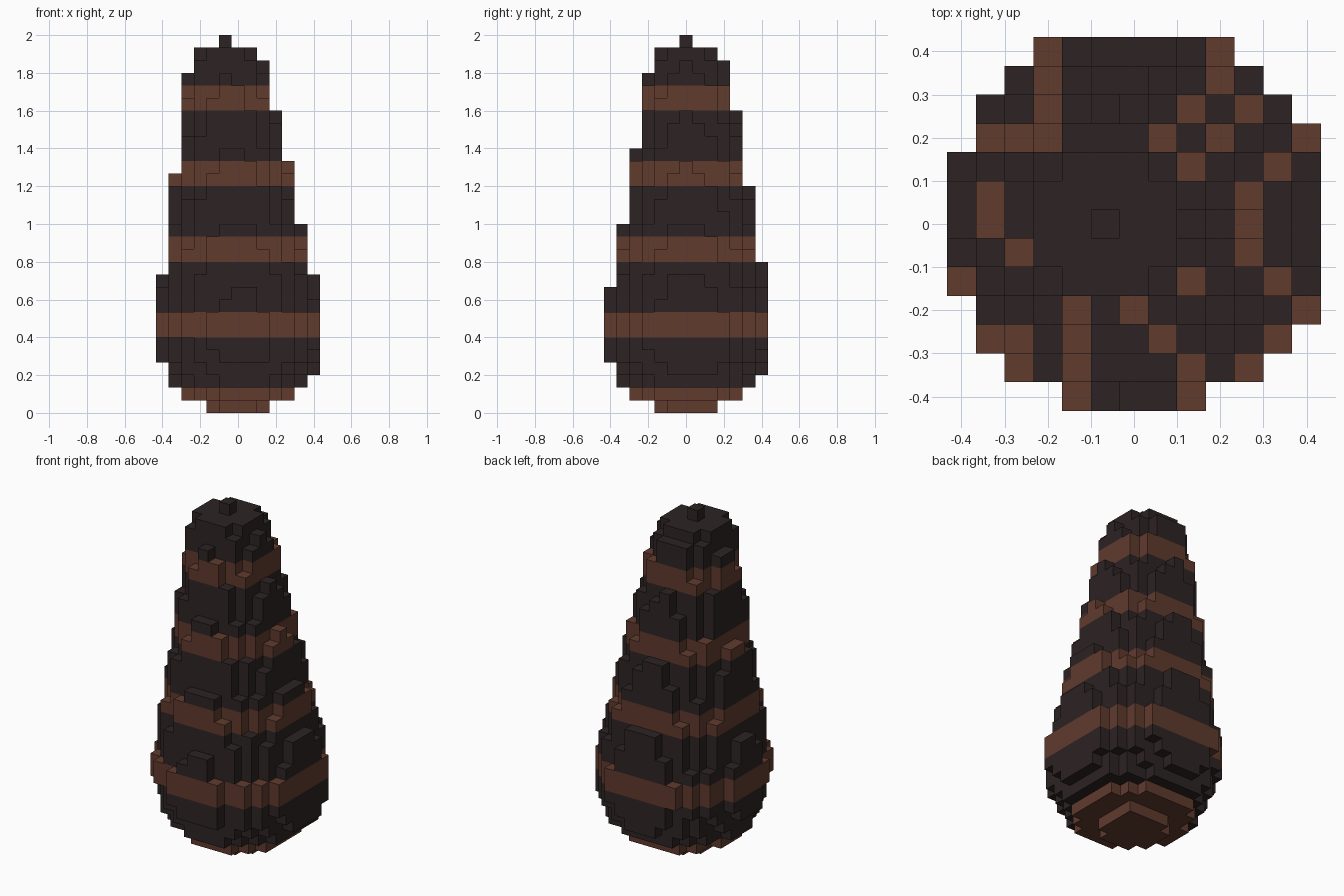
import bpy
import bmesh
from mathutils import Vector

cube = bpy.data.objects.get("Cube")
if cube:
    bpy.data.objects.remove(cube, do_unlink=True)

UNIT = 2 / 30          # edge of one block
HALF = 6               # widest reach from the middle, in blocks
BODY_LAYERS = 29


def make_material(name, colour):
    mat = bpy.data.materials.new(name)
    mat.use_nodes = True
    mat.diffuse_color = (*colour, 1)
    mat.node_tree.nodes["Principled BSDF"].inputs["Base Color"].default_value = (*colour, 1)
    return mat


MATERIALS = [make_material("dark charcoal", (0.026, 0.017, 0.017)),
             make_material("warm brown", (0.117, 0.043, 0.027))]

# Key rings of the leaning body: layer, radius, centre x, centre y (in blocks)
RINGS = [
    (0, 2.6, 0.3, 0.15), (1, 4.5, 0.3, 0.15), (2, 5.5, 0.3, 0.15),
    (3, 6.0, 0.3, 0.15), (4, 6.42, 0.3, 0.15), (5, 6.62, 0.28, 0.15),
    (6, 6.7, 0.25, 0.15), (7, 6.67, 0.2, 0.17), (8, 6.403, 0.13, 0.17),
    (10, 6.11, 0.03, 0.17), (15, 5.21, -0.252, 0.206), (24, 3.59, -0.756, 0.27),
    (26, 3.23, -0.88, 0.2), (27, 3.03, -0.94, 0.2), (28, 2.6, -1.0, 0.2),
]


def ring_at(layer):
    """Radius and centre of a layer, blended between the key rings."""
    for low, high in zip(RINGS, RINGS[1:]):
        if low[0] <= layer <= high[0]:
            t = (layer - low[0]) / (high[0] - low[0])
            return [a + (b - a) * t for a, b in zip(low[1:], high[1:])]


def body_blocks():
    blocks = set()
    span = range(-HALF, HALF + 1)
    for layer in range(BODY_LAYERS):
        radius, cx, cy = ring_at(layer)
        blocks |= {(x, y, layer) for x in span for y in span
                   if (x - cx) ** 2 + (y - cy) ** 2 <= radius ** 2}
    return blocks


def build_blocks(name, blocks):
    """Mesh the outer faces of a set of blocks, striped by layer."""
    bm = bmesh.new()
    corners = {}

    def corner(point):
        key = tuple(round(2 * c) for c in point)
        if key not in corners:
            corners[key] = bm.verts.new((point.x * UNIT, point.y * UNIT, (point.z + 0.5) * UNIT))
        return corners[key]

    for block in sorted(blocks):
        centre = Vector(block)
        for axis in range(3):
            for sign in (-1, 1):
                out = Vector((0, 0, 0))
                out[axis] = sign
                if tuple(int(c) for c in centre + out) in blocks:
                    continue
                u = Vector((0, 0, 0))
                u[(axis + 1) % 3] = 0.5
                v = out.cross(u)
                middle = centre + out / 2
                face = bm.faces.new([corner(middle + offset)
                                     for offset in (-u - v, u - v, u + v, v - u)])
                # Two brown layers, then four dark ones
                face.material_index = 1 if block[2] % 6 < 2 else 0
    mesh = bpy.data.meshes.new(name)
    bm.to_mesh(mesh)
    bm.free()
    for mat in MATERIALS:
        mesh.materials.append(mat)
    obj = bpy.data.objects.new(name, mesh)
    bpy.context.collection.objects.link(obj)
    return obj


# Striped body and the single block on its top
build_blocks("striped_body", body_blocks())
build_blocks("top_tip", {(-1, 0, BODY_LAYERS)})
